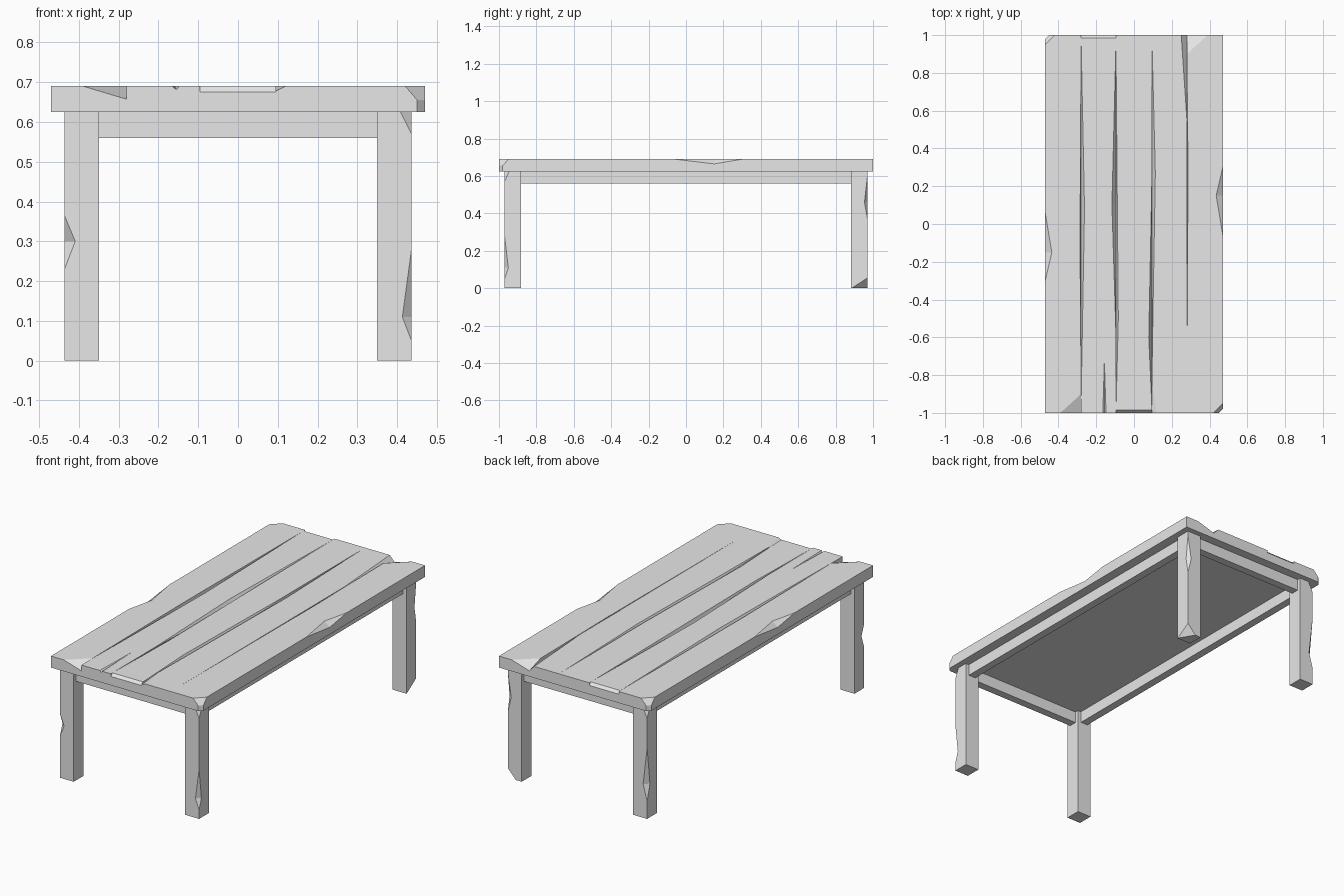
import bpy, bmesh
from mathutils import Vector

cube = bpy.data.objects.get("Cube")
if cube:
    bpy.data.objects.remove(cube, do_unlink=True)

wood = bpy.data.materials.new("plain grey wood")
wood.use_nodes = True
wood.diffuse_color = (0.8, 0.8, 0.8, 1)
wood.node_tree.nodes["Principled BSDF"].inputs["Base Color"].default_value = (0.8, 0.8, 0.8, 1)

TOP, UNDER, HALF_X, HALF_Y = 0.69, 0.625, 0.47, 1.0


def make_object(name, bm):
    bmesh.ops.recalc_face_normals(bm, faces=bm.faces[:])
    mesh = bpy.data.meshes.new(name)
    bm.to_mesh(mesh)
    bm.free()
    mesh.materials.append(wood)
    obj = bpy.data.objects.new(name, mesh)
    bpy.context.collection.objects.link(obj)
    return obj


def box(name, x, y, z):
    bm = bmesh.new()
    bmesh.ops.create_cube(bm, size=1)
    for v in bm.verts:
        v.co = [r[0] if c < 0 else r[1] for c, r in zip(v.co, (x, y, z))]
    return make_object(name, bm)


def slice_off(obj, points, outward):
    """Cut a corner or edge away along the plane through three points."""
    a, b, c = map(Vector, points)
    normal = (b - a).cross(c - a).normalized()
    if normal.dot(Vector(outward)) < 0:
        normal.negate()
    bm = bmesh.new()
    bm.from_mesh(obj.data)
    cut = bmesh.ops.bisect_plane(bm, geom=bm.verts[:] + bm.edges[:] + bm.faces[:],
                                 plane_co=a, plane_no=normal, clear_outer=True)
    edges = [e for e in cut["geom_cut"] if isinstance(e, bmesh.types.BMEdge)]
    bmesh.ops.edgenet_fill(bm, edges=edges)
    bmesh.ops.recalc_face_normals(bm, faces=bm.faces[:])
    bm.to_mesh(obj.data)
    bm.free()


def chip(obj, points, outward):
    """Carve a splinter: the hull of the points, drawn out past the surface."""
    points = [Vector(p) for p in points]
    centre = sum(points, Vector()) / len(points)
    bm = bmesh.new()
    for p in points + [centre + Vector(outward) * 0.1]:
        bm.verts.new(p)
    bmesh.ops.convex_hull(bm, input=bm.verts[:])
    cutter = make_object("chip_cutter", bm)
    cutter.hide_render = True
    mod = obj.modifiers.new("chip", "BOOLEAN")
    mod.operation, mod.solver, mod.object = "DIFFERENCE", "EXACT", cutter
    bpy.context.view_layer.objects.active = obj
    bpy.ops.object.modifier_apply(modifier=mod.name)
    bpy.data.objects.remove(cutter, do_unlink=True)


def plank_chip(obj, x, side, start, deep, end, width, depth):
    """Splinter along a plank's upper long edge; side is the outward x sign."""
    chip(obj, [(x, start, TOP), (x, end, TOP), (x - side * width, deep, TOP),
               (x, deep, TOP - depth)], (side, 0, 1))


def leg_chip(obj, sx, sy, low, deep, high, wx, wy):
    """Splinter in a leg's outer vertical edge."""
    x, y = sx * LEG_X, sy * LEG_Y
    chip(obj, [(x, y, low), (x, y, high), (x - sx * wx, y, deep),
               (x, y - sy * wy, deep)], (sx, sy, 0))


# Table top of five planks
seams = [-HALF_X, -0.28, -0.095, 0.095, 0.28, HALF_X]
planks = [box(f"plank_{i + 1}", seams[i:i + 2], (-HALF_Y, HALF_Y), (UNDER, TOP))
          for i in range(5)]

# Outer planks: worn corners and one long splinter each, turned half round
for s, plank in ((-1, planks[0]), (1, planks[4])):
    x, inner = s * HALF_X, s * 0.28
    plank_chip(plank, x, s, s * -0.06, s * 0.15, s * 0.3, 0.035, 0.025)
    slice_off(plank, [(s * 0.39, s, TOP), (inner, s, 0.657), (inner, s * 0.9, TOP)],
              (-s, s, 1))
    slice_off(plank, [(s * 0.45, -s, TOP), (s * 0.45, -s, UNDER), (x, s * -0.98, TOP)],
              (s, -s, 0))
    slice_off(plank, [(s * 0.42, -s, TOP), (s * 0.45, -s, 0.655), (x, s * -0.95, TOP)],
              (s, -s, 1))

# Worn seams between planks: plank, edge, side, start, deepest, end, width, depth
for index, edge, side, start, deep, end, width, depth in (
        (0, 1, 1, -0.9, -0.1, 0.98, 0.006, 0.03),
        (1, 1, -1, -0.95, 0.08, 0.98, 0.018, 0.03),
        (1, 2, 1, -0.6, 0.1, 0.98, 0.022, 0.03),
        (2, 2, -1, -0.98, -0.5, 0.9, 0.012, 0.03),
        (2, 3, 1, -0.98, -0.6, 0.25, 0.017, 0.03),
        (3, 3, -1, -0.8, 0.27, 0.98, 0.018, 0.03),
        (4, 4, -1, -0.93, 0.3, 0.88, 0.006, 0.03)):
    plank_chip(planks[index], seams[edge], side, start, deep, end, width, depth)

# Split, bevelled ends and small end chips on the inner planks
chip(planks[1], [(-0.165, -1, TOP), (-0.148, -1, TOP), (-0.155, -1, 0.681),
                 (-0.157, -0.72, TOP)], (0, -1, 1))
for plank, s in ((planks[1], 1), (planks[2], -1)):
    slice_off(plank, [(0, s, 0.675), (0.1, s, 0.675), (0, s * 0.986, TOP)], (0, s, 1))
slice_off(planks[3], [(0.25, 1, TOP), (0.28, 1, 0.657), (0.28, 0.55, TOP)], (1, 1, 1))
slice_off(planks[3], [(0.12, -1, TOP), (0.095, -1, 0.678), (0.095, -0.85, TOP)], (-1, -1, 1))

# Legs
LEG_X, LEG_Y, LEG_W = 0.436, 0.97, 0.087
legs = {}
for sx, side in ((-1, "right"), (1, "left")):
    for sy, end in ((-1, "front"), (1, "back")):
        legs[sx, sy] = box(f"{end}_{side}_leg",
                           sorted((sx * LEG_X, sx * (LEG_X - LEG_W))),
                           sorted((sy * LEG_Y, sy * (LEG_Y - LEG_W))), (0, UNDER))

# Splinters in the legs: signs, low, deepest, high, widths
for sx, sy, low, deep, high, wx, wy in (
        (-1, -1, 0.23, 0.3, 0.365, 0.027, 0.025),
        (1, -1, 0.05, 0.11, 0.28, 0.023, 0.02),
        (1, 1, 0.37, 0.46, 0.6, 0.022, 0.016),
        (-1, 1, 0.1, 0.19, 0.4, 0.025, 0.025)):
    leg_chip(legs[sx, sy], sx, sy, low, deep, high, wx, wy)
for s in (-1, 1):
    slice_off(legs[s, -s], [(s * 0.41, -s * LEG_Y, 0.622), (s * LEG_X, -s * LEG_Y, 0.57),
                            (s * LEG_X, s * -0.947, 0.622)], (s, -s, 1))
slice_off(legs[1, 1], [(LEG_X, 0.885, 0), (LEG_X, LEG_Y, 0.055), (0.385, LEG_Y, 0)],
          (1, 1, -1))

# Apron rails between the legs
RAIL, INSET = 0.045, 0.021
rail_z = (0.56, UNDER)
for s, side, end in ((-1, "right", "front"), (1, "left", "back")):
    outer_x, outer_y = LEG_X - INSET, LEG_Y - INSET
    span_x, span_y = LEG_X - LEG_W, LEG_Y - LEG_W
    box(f"{side}_long_rail", sorted((s * outer_x, s * (outer_x - RAIL))),
        (-span_y, span_y), rail_z)
    box(f"{end}_short_rail", (-span_x, span_x),
        sorted((s * outer_y, s * (outer_y - RAIL))), rail_z)
